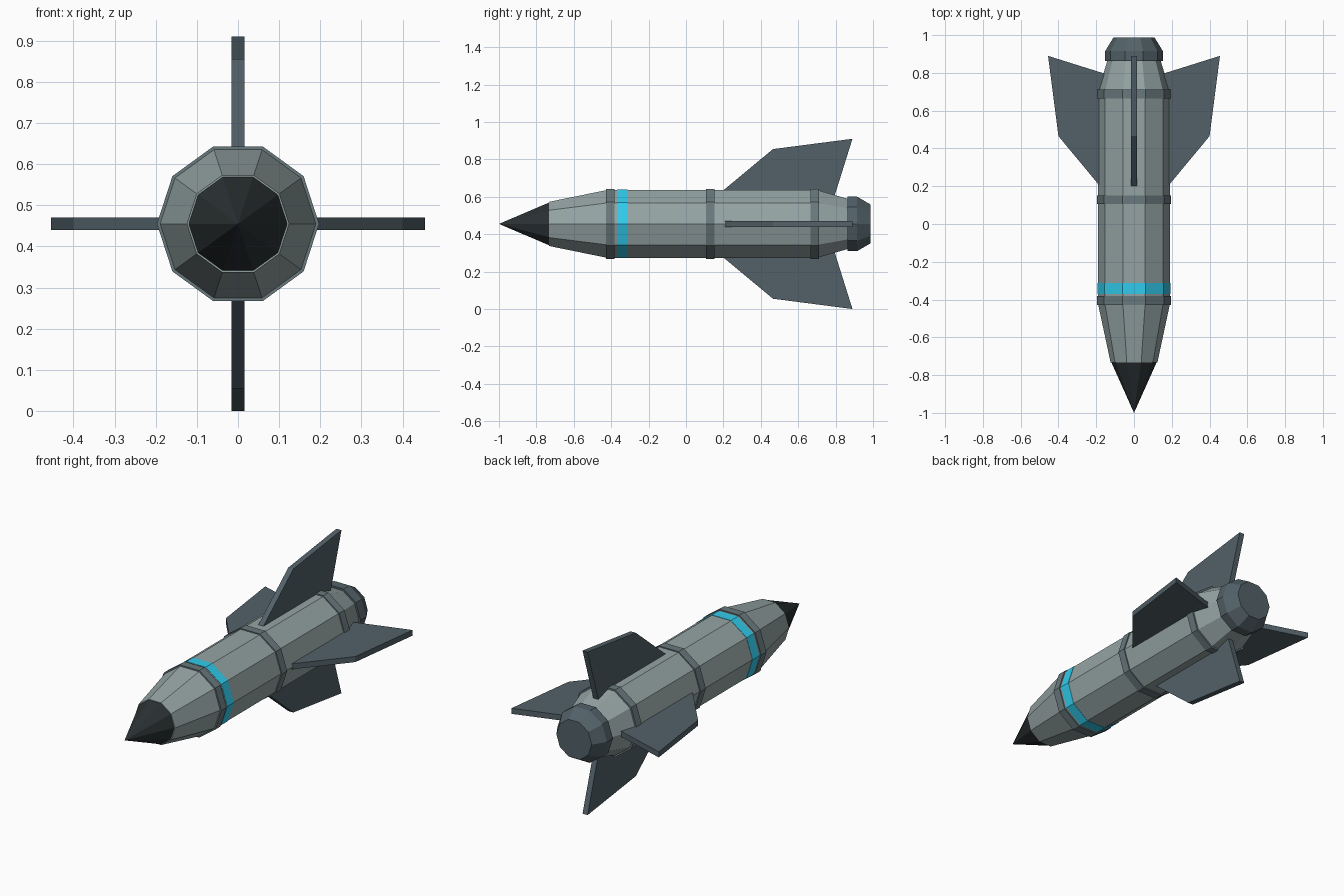
import bpy, bmesh, math

if "Cube" in bpy.data.objects:
    bpy.data.objects.remove(bpy.data.objects["Cube"])

AXIS_Z = 0.455
SIDES = 10


def material(name, color):
    m = bpy.data.materials.new(name)
    m.diffuse_color = (*color, 1)
    m.use_nodes = True
    m.node_tree.nodes["Principled BSDF"].inputs["Base Color"].default_value = m.diffuse_color
    return m


hull = material("hull_grey", (0.30, 0.37, 0.37))
trim = material("trim_grey", (0.14, 0.19, 0.205))
steel = material("fin_steel", (0.085, 0.12, 0.14))
dark = material("nose_dark", (0.023, 0.03, 0.032))
cyan = material("cyan", (0.03, 0.6, 0.85))


def finish(bm, name, mat):
    bmesh.ops.recalc_face_normals(bm, faces=bm.faces)
    me = bpy.data.meshes.new(name)
    bm.to_mesh(me)
    bm.free()
    me.materials.append(mat)
    ob = bpy.data.objects.new(name, me)
    ob.location.z = AXIS_Z
    bpy.context.collection.objects.link(ob)
    return ob


def turned(name, profile, mat):
    """Ten-sided closed solid around the y axis from (y, radius) pairs."""
    bm = bmesh.new()
    rings = []
    for y, r in profile:
        n = SIDES if r > 0 else 1
        rings.append([bm.verts.new((r * math.cos(math.tau * i / SIDES), y,
                                    r * math.sin(math.tau * i / SIDES)))
                      for i in range(n)])
    for a, b in zip(rings, rings[1:]):
        for i in range(SIDES):
            j = (i + 1) % SIDES
            if len(a) == 1:
                bm.faces.new((a[0], b[i], b[j]))
            else:
                bm.faces.new((a[i], a[j], b[j], b[i]))
    for end in (rings[0], rings[-1]):
        if len(end) > 1:
            bm.faces.new(end)
    return finish(bm, name, mat)


# Fuselage, nose and nozzle
turned("body", [(-0.733, 0.124), (-0.42, 0.191), (0.70, 0.191), (0.875, 0.138)], hull)
turned("nose_cone", [(-1.0, 0), (-0.73, 0.121)], dark)
turned("nozzle", [(0.863, 0.153), (0.915, 0.153), (0.987, 0.109)], steel)

# Raised joint rings and painted stripe
for name, y in (("front_ring", -0.405), ("middle_ring", 0.129), ("rear_ring", 0.688)):
    turned(name, [(y - 0.023, 0.197), (y + 0.023, 0.197)], trim)
turned("cyan_stripe", [(-0.37, 0.193), (-0.312, 0.193)], cyan)

# Four swept fins, profile in (y, radius)
FIN = [(0.164, 0.15), (0.465, 0.40), (0.89, 0.455), (0.785, 0.12)]
HALF = 0.0155
for k, name in enumerate(("right_fin", "top_fin", "left_fin", "bottom_fin")):
    bm = bmesh.new()
    face = bm.faces.new([bm.verts.new((r, y, -HALF)) for y, r in FIN])
    ext = bmesh.ops.extrude_face_region(bm, geom=[face])
    verts = [g for g in ext["geom"] if isinstance(g, bmesh.types.BMVert)]
    bmesh.ops.translate(bm, verts=verts, vec=(0, 0, 2 * HALF))
    fin = finish(bm, name, steel)
    fin.rotation_euler.y = -k * math.pi / 2
